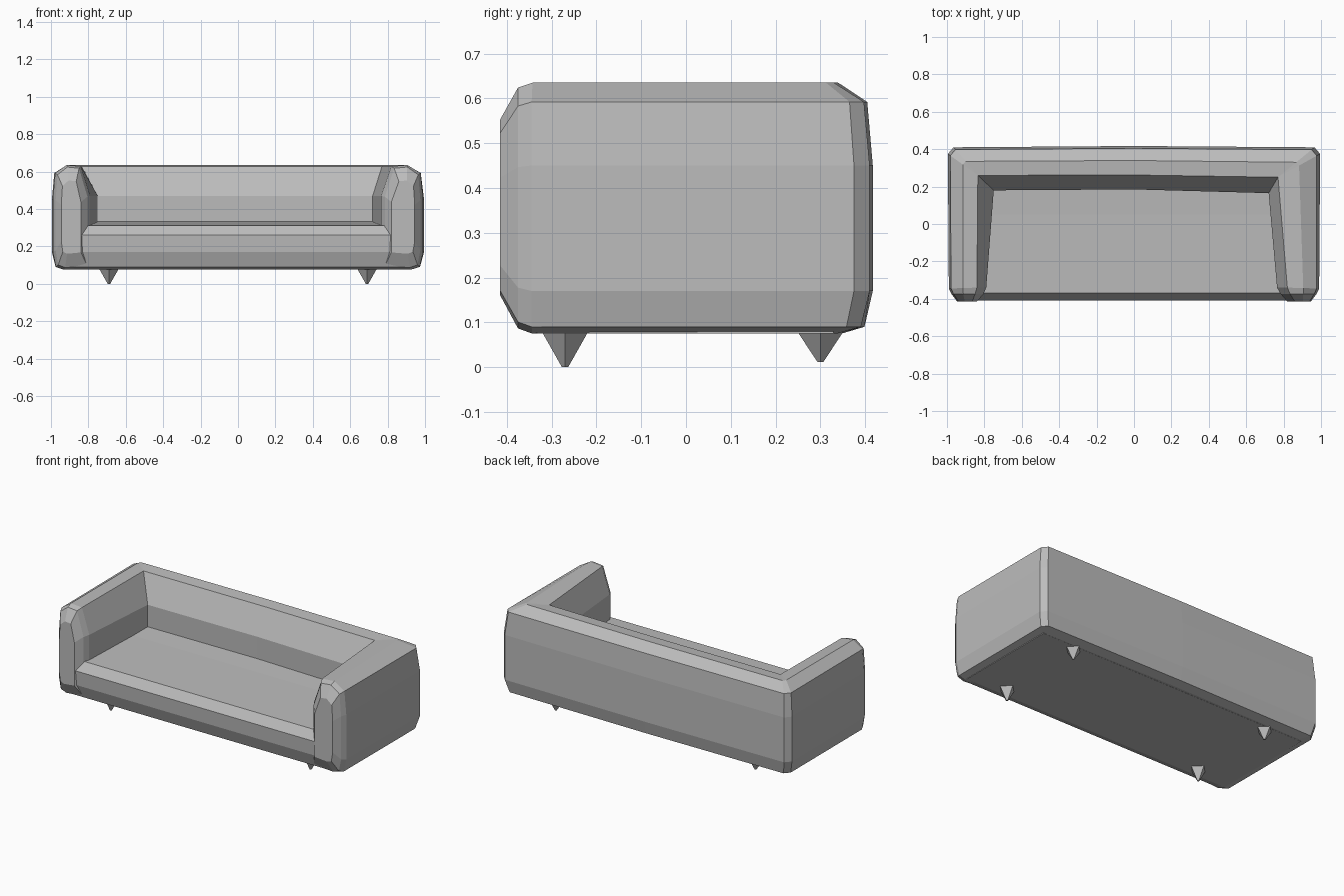
import bpy, bmesh, math
from mathutils import Vector

if "Cube" in bpy.data.objects:
    bpy.data.objects.remove(bpy.data.objects["Cube"])

grey = bpy.data.materials.new("grey_fabric")
grey.diffuse_color = (0.5, 0.5, 0.5, 1)
grey.use_nodes = True
grey.node_tree.nodes["Principled BSDF"].inputs["Base Color"].default_value = grey.diffuse_color


def finish(bm, name):
    bmesh.ops.remove_doubles(bm, verts=bm.verts, dist=0.0005)
    bmesh.ops.recalc_face_normals(bm, faces=bm.faces)
    mesh = bpy.data.meshes.new(name)
    bm.to_mesh(mesh)
    bm.free()
    mesh.materials.append(grey)
    ob = bpy.data.objects.new(name, mesh)
    bpy.context.collection.objects.link(ob)
    return ob


def loft(name, rings):
    """Skin closed rings of equal length and cap both ends."""
    bm = bmesh.new()
    rows = [[bm.verts.new(p) for p in ring] for ring in rings]
    n = len(rows[0])
    for a, b in zip(rows, rows[1:]):
        for i in range(n):
            j = (i + 1) % n
            bm.faces.new((a[i], a[j], b[j], b[i]))
    bm.faces.new(rows[0])
    bm.faces.new(rows[-1][::-1])
    return finish(bm, name)


def section(outer, rim, base, squash=1.0):
    """Padded wall section between an outer, an upper inner and a lower inner point."""
    o, r, b = (Vector((*p, 0)) for p in (outer, rim, base))
    pts = [(o.lerp(b, 0.30), 0.075), (o.lerp(b, 0.08), 0.09), (o, 0.17), (o, 0.45),
           (o.lerp(r, 0.08), 0.592), (o.lerp(r, 0.5), 0.635), (r, 0.628),
           (b, 0.47), (b, 0.32), (b, 0.085)]
    return [(p.x, p.y, 0.36 + (z - 0.36) * squash) for p, z in pts]


# Arms and back: one padded wall swept around three sides
stations = [
    ((-0.945, -0.415), (-0.865, -0.415), (-0.84, -0.415), 0.70),
    ((-0.975, -0.375), (-0.85, -0.375), (-0.805, -0.375), 0.96),
    ((-0.99, -0.345), (-0.84, -0.34), (-0.79, -0.34), 1),
    ((-0.995, 0.375), (-0.835, 0.26), (-0.75, 0.18), 1),
    ((-0.965, 0.41), (-0.835, 0.26), (-0.75, 0.18), 1),
    ((0.0, 0.417), (0.0, 0.262), (0.0, 0.185), 1),
    ((0.965, 0.41), (0.77, 0.25), (0.72, 0.165), 1),
    ((0.995, 0.375), (0.77, 0.25), (0.72, 0.165), 1),
    ((0.99, -0.345), (0.82, -0.34), (0.765, -0.34), 1),
    ((0.975, -0.375), (0.835, -0.375), (0.785, -0.375), 0.96),
    ((0.945, -0.415), (0.86, -0.415), (0.82, -0.415), 0.70),
]
loft("arms_and_back", [section(*s) for s in stations])

# Seat: side profile carried across between the arms
profile = [(-0.375, 0.09), (-0.405, 0.17), (-0.41, 0.26), (-0.37, 0.312),
           (0.05, 0.325), (0.3, 0.34), (0.33, 0.075), (-0.33, 0.075)]
loft("seat", [[(x, y, z) for y, z in profile] for x in (-0.93, 0, 0.93)])

# Legs: small inverted pyramids
for side, sx in (("left", -0.69), ("right", 0.69)):
    for end, sy in (("front", -0.27), ("back", 0.30)):
        rings = []
        for r, z in ((0.007, 0.0 if end == "front" else 0.012), (0.055, 0.085)):
            rings.append([(sx + r * math.cos(k * math.pi / 2),
                           sy + r * math.sin(k * math.pi / 2), z) for k in range(4)])
        loft(f"{end}_{side}_leg", rings)
